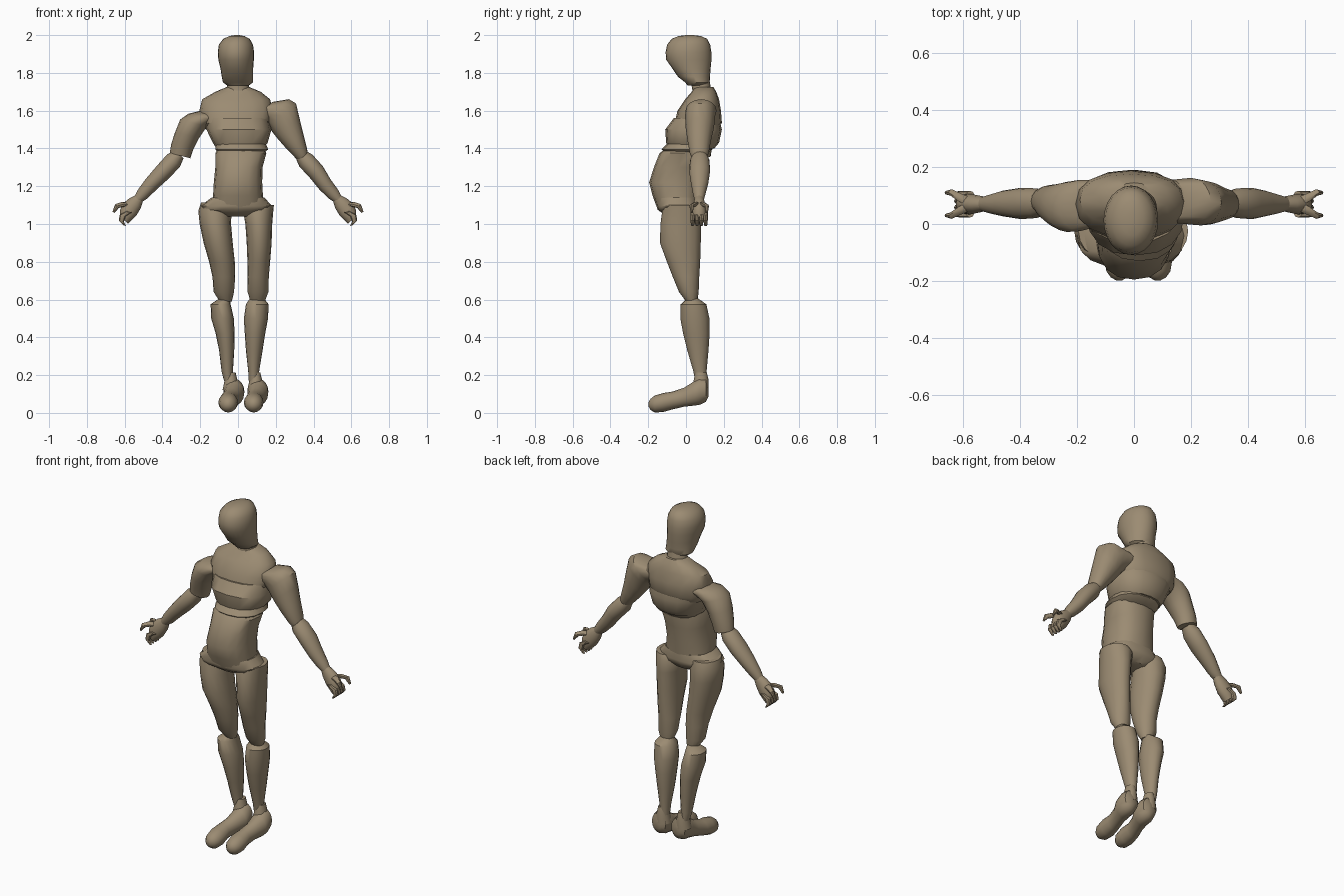
import bpy, bmesh, math
from mathutils import Vector

skin = bpy.data.materials.new("clay")
skin.diffuse_color = (0.33, 0.26, 0.17, 1)
X, Y, Z = Vector((1, 0, 0)), Vector((0, 1, 0)), Vector((0, 0, 1))


def loft(name, rings, u=X, v=Y, sides=16, power=1.0, angle=40):
    """Skin rings given as (x, y, z, radius along u, radius along v)."""
    bm = bmesh.new()
    loops = []
    for x, y, z, a, b in rings:
        loop = []
        for i in range(sides):
            t = 2 * math.pi * i / sides
            c, s = math.cos(t), math.sin(t)
            c = math.copysign(abs(c) ** power, c)
            s = math.copysign(abs(s) ** power, s)
            loop.append(bm.verts.new(Vector((x, y, z)) + u * a * c + v * b * s))
        loops.append(loop)
    for p, q in zip(loops, loops[1:]):
        for i in range(sides):
            j = (i + 1) % sides
            bm.faces.new((p[i], p[j], q[j], q[i]))
    bm.faces.new(loops[0])
    bm.faces.new(loops[-1])
    bmesh.ops.recalc_face_normals(bm, faces=bm.faces)
    me = bpy.data.meshes.new(name)
    bm.to_mesh(me)
    bm.free()
    ob = bpy.data.objects.new(name, me)
    bpy.context.collection.objects.link(ob)
    me.materials.append(skin)
    bpy.ops.object.select_all(action='DESELECT')
    ob.select_set(True)
    bpy.context.view_layer.objects.active = ob
    bpy.ops.object.shade_smooth_by_angle(angle=math.radians(angle))
    return ob


# Head: egg-shaped skull tapering to a narrow jaw
loft("head", [
    (0.0, 0.06, 1.732, 0.055, 0.05), (0.0, 0.06, 1.75, 0.08, 0.065),
    (-0.003, 0.042, 1.78, 0.083, 0.085), (-0.006, 0.03, 1.82, 0.086, 0.1),
    (-0.01, 0.015, 1.87, 0.094, 0.12), (-0.011, 0.013, 1.91, 0.096, 0.121),
    (-0.011, 0.014, 1.95, 0.09, 0.114), (-0.008, 0.018, 1.98, 0.07, 0.094),
    (-0.006, 0.02, 1.995, 0.04, 0.06), (-0.006, 0.02, 2.0, 0.012, 0.02)], sides=24)
loft("neck", [(0, 0.08, 1.64, 0.09, 0.07), (0, 0.085, 1.7, 0.06, 0.05),
              (0, 0.075, 1.76, 0.055, 0.05)])

# Torso: overlapping folded bands
loft("upper_chest", [
    (-0.01, 0.075, 1.50, 0.16, 0.09), (-0.01, 0.065, 1.535, 0.18, 0.125),
    (-0.01, 0.07, 1.60, 0.195, 0.115), (-0.01, 0.085, 1.66, 0.18, 0.09),
    (0.0, 0.095, 1.70, 0.12, 0.065), (0.0, 0.095, 1.725, 0.06, 0.05)], power=0.85)
loft("rib_band", [
    (0.01, 0.03, 1.40, 0.125, 0.12), (0.012, 0.035, 1.43, 0.145, 0.14),
    (0.005, 0.04, 1.50, 0.172, 0.15), (-0.005, 0.055, 1.56, 0.165, 0.12)], power=0.85)
loft("lower_rib_fold", [
    (0.015, 0.0, 1.365, 0.11, 0.10), (0.02, 0.005, 1.395, 0.14, 0.135),
    (0.01, 0.03, 1.44, 0.13, 0.115)], power=0.85)
loft("belly", [
    (0.0, -0.045, 1.09, 0.14, 0.11), (0.0, -0.052, 1.15, 0.132, 0.125),
    (0.0, -0.058, 1.22, 0.128, 0.137), (0.005, -0.04, 1.30, 0.125, 0.13),
    (0.015, -0.02, 1.375, 0.135, 0.12), (0.015, 0.01, 1.42, 0.11, 0.09)], power=0.85)
loft("pelvis", [
    (-0.005, -0.03, 1.04, 0.08, 0.07), (-0.01, -0.04, 1.075, 0.18, 0.11),
    (-0.01, -0.042, 1.095, 0.19, 0.115), (0.0, -0.045, 1.14, 0.14, 0.115)], power=0.85)

# Legs: thigh and shin, slightly different each side
for side, thigh, shin in (
        ("left",
         [(-0.115, 1.115, 0.08), (-0.122, 1.07, 0.088), (-0.12, 1.0, 0.083),
          (-0.105, 0.9, 0.077), (-0.085, 0.8, 0.068), (-0.075, 0.72, 0.06),
          (-0.075, 0.64, 0.054), (-0.065, 0.59, 0.032)],
         [(-0.07, 0.605, 0.03), (-0.092, 0.575, 0.053), (-0.082, 0.5, 0.06),
          (-0.068, 0.42, 0.05), (-0.06, 0.33, 0.04), (-0.057, 0.22, 0.03),
          (-0.05, 0.17, 0.024)]),
        ("right",
         [(0.115, 1.1, 0.075), (0.107, 1.07, 0.08), (0.11, 1.0, 0.071),
          (0.112, 0.9, 0.066), (0.11, 0.8, 0.06), (0.106, 0.72, 0.057),
          (0.106, 0.64, 0.055), (0.104, 0.59, 0.038)],
         [(0.1, 0.605, 0.038), (0.102, 0.575, 0.06), (0.095, 0.5, 0.064),
          (0.09, 0.42, 0.054), (0.086, 0.33, 0.044), (0.083, 0.22, 0.029),
          (0.083, 0.17, 0.026)])):
    # shared depth profiles: centre y, half depth
    td = [(-0.025, 0.09), (-0.023, 0.103), (-0.027, 0.108), (-0.03, 0.108),
          (-0.013, 0.088), (0.0, 0.07), (0.015, 0.052), (0.03, 0.03)]
    sd = [(0.035, 0.03), (0.04, 0.068), (0.047, 0.077), (0.055, 0.07),
          (0.063, 0.056), (0.074, 0.035), (0.078, 0.03)]
    loft(side + "_thigh", [(x, y, z, a, b) for (x, z, a), (y, b) in zip(thigh, td)])
    loft(side + "_shin", [(x, y, z, a, b) for (x, z, a), (y, b) in zip(shin, sd)])

# Feet: round heel, pinched instep, rounded toe
for side, heel, toe in (("left", -0.022, -0.052), ("right", 0.105, 0.083)):
    mid = (heel + toe) / 2
    loft(side + "_foot", [
        (heel, 0.118, 0.11, 0.02, 0.025), (heel, 0.105, 0.118, 0.045, 0.06),
        (heel, 0.07, 0.112, 0.056, 0.07), (heel, 0.035, 0.1, 0.054, 0.062),
        (mid, -0.01, 0.083, 0.042, 0.05), (toe, -0.07, 0.066, 0.044, 0.047),
        (toe, -0.12, 0.055, 0.052, 0.05), (toe, -0.165, 0.047, 0.045, 0.045),
        (toe, -0.187, 0.045, 0.03, 0.03), (toe, -0.198, 0.045, 0.01, 0.012)], u=X, v=Z)
    loft(side + "_ankle", [(mid, 0.075, 0.12, 0.045, 0.045),
                           (mid, 0.08, 0.18, 0.032, 0.038),
                           (mid, 0.08, 0.215, 0.024, 0.03)])

# Arms: upper arm, forearm and half-closed hand
for side, s in (("left", -1), ("right", 1)):
    across = Vector((0.75 * s, 0, 0.66))        # perpendicular to the arm
    flat = Vector((0.97 * s, 0, 0.25))
    if s < 0:
        upper = [(-0.12, 0.08, 1.58, 0.08, 0.075), (-0.19, 0.065, 1.565, 0.075, 0.09),
                 (-0.235, 0.06, 1.535, 0.073, 0.088), (-0.27, 0.065, 1.47, 0.065, 0.075),
                 (-0.295, 0.075, 1.41, 0.06, 0.062), (-0.307, 0.08, 1.362, 0.056, 0.052)]
        loft("left_upper_arm", upper, u=flat)
    else:
        upper = [(0.13, 0.08, 1.6, 0.07, 0.075), (0.2, 0.08, 1.60, 0.092, 0.082),
                 (0.235, 0.075, 1.575, 0.096, 0.08), (0.265, 0.073, 1.51, 0.08, 0.075),
                 (0.3, 0.07, 1.44, 0.06, 0.062), (0.335, 0.07, 1.375, 0.04, 0.05),
                 (0.35, 0.07, 1.345, 0.028, 0.035)]
        loft("right_upper_arm", upper, u=across)
    e = 0.312 if s < 0 else 0.33
    loft(side + "_forearm", [
        (s * e, 0.073, 1.37, 0.032, 0.035), (s * (e + 0.03), 0.073, 1.335, 0.047, 0.052),
        (s * (e + 0.085), 0.072, 1.275, 0.046, 0.055), (s * 0.46, 0.072, 1.21, 0.04, 0.045),
        (s * 0.505, 0.07, 1.158, 0.034, 0.033), (s * 0.535, 0.07, 1.125, 0.022, 0.024)],
        u=across)
    loft(side + "_hand", [
        (s * 0.515, 0.07, 1.145, 0.02, 0.022), (s * 0.545, 0.07, 1.11, 0.04, 0.03),
        (s * 0.575, 0.07, 1.075, 0.048, 0.036), (s * 0.595, 0.07, 1.045, 0.04, 0.036),
        (s * 0.603, 0.07, 1.02, 0.028, 0.03)], u=across)
    # curled fingers under the palm
    for i, y in enumerate((0.035, 0.058, 0.081, 0.104)):
        loft(f"{side}_finger_{i + 1}", [
            (s * 0.575, y, 1.065, 0.014, 0.012), (s * 0.61, y, 1.045, 0.016, 0.012),
            (s * 0.618, y, 1.015, 0.014, 0.011), (s * 0.6, y, 0.992, 0.008, 0.008)],
            u=flat, sides=8)
    # outstretched fingers, front and back of the hand
    for part, y in (("thumb", 0.03), ("outer_finger", 0.11)):
        loft(f"{side}_{part}", [
            (s * 0.56, 0.07, 1.1, 0.022, 0.018),
            (s * 0.605, (y + 0.07) / 2, 1.105, 0.017, 0.016),
            (s * 0.64, y, 1.095, 0.014, 0.012), (s * 0.66, y, 1.062, 0.006, 0.006)],
            u=across, sides=8)
